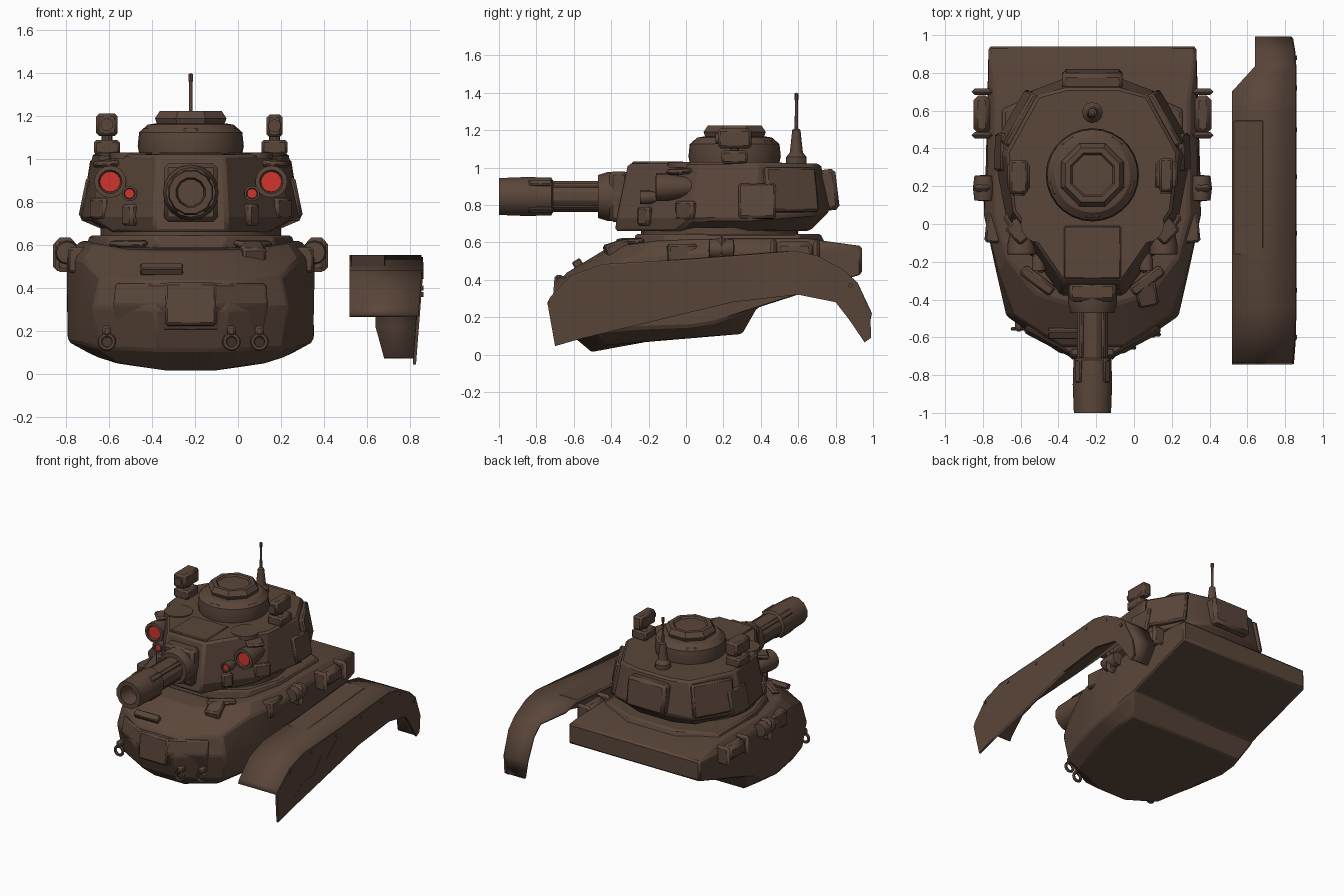
import bpy, bmesh, math
from mathutils import Matrix, Vector

if "Cube" in bpy.data.objects:
    bpy.data.objects.remove(bpy.data.objects["Cube"])

CX = -0.22  # centre line of the vehicle; the loose fender lies to its right


def material(name, rgb):
    m = bpy.data.materials.new(name)
    m.diffuse_color = (*rgb, 1)
    m.use_nodes = True
    m.node_tree.nodes["Principled BSDF"].inputs["Base Color"].default_value = m.diffuse_color
    return m


BROWN = material("dark brown", (0.103, 0.061, 0.042))
RED = material("lamp red", (0.62, 0.035, 0.028))


def finish(bm, name, bevel=0.0, mat=BROWN, smooth=30):
    bmesh.ops.remove_doubles(bm, verts=bm.verts, dist=1e-5)
    bmesh.ops.recalc_face_normals(bm, faces=bm.faces)
    me = bpy.data.meshes.new(name)
    bm.to_mesh(me)
    bm.free()
    me.materials.append(mat)
    ob = bpy.data.objects.new(name, me)
    bpy.context.collection.objects.link(ob)
    if bevel:
        b = ob.modifiers.new("bevel", 'BEVEL')
        b.width, b.segments, b.angle_limit = bevel, 1, math.radians(28)
    bpy.ops.object.select_all(action='DESELECT')
    ob.select_set(True)
    bpy.context.view_layer.objects.active = ob
    bpy.ops.object.shade_smooth_by_angle(angle=math.radians(smooth))
    return ob


def bridge(bm, rings, close=True):
    n = len(rings[0])
    for a, b in zip(rings, rings[1:]):
        for i in range(n if close else n - 1):
            j = (i + 1) % n
            bm.faces.new((a[i], a[j], b[j], b[i]))


def loft(name, layers, bevel):
    """Stack of mirrored half outlines (x offset, y, z), capped at both ends."""
    bm = bmesh.new()
    rings = []
    for half in layers:
        pts = [(CX + x, y, z) for x, y, z in half]
        pts += [(CX - x, y, z) for x, y, z in reversed(half)]
        rings.append([bm.verts.new(p) for p in pts])
    bridge(bm, rings)
    bm.faces.new(rings[0])
    bm.faces.new(rings[-1])
    return finish(bm, name, bevel, smooth=20)


def box(name, c, size, rot=(0, 0, 0), bevel=0.012):
    bm = bmesh.new()
    r = Matrix.Rotation(rot[2], 4, 'Z') @ Matrix.Rotation(rot[1], 4, 'Y') @ Matrix.Rotation(rot[0], 4, 'X')
    bmesh.ops.create_cube(bm, size=1, matrix=Matrix.Translation(c) @ r @ Matrix.Diagonal((*size, 1)))
    return finish(bm, name, bevel)


def lathe(name, c, profile, n=20, axis='Z', mat=BROWN, turn=0.0):
    """Revolve (radius, distance along axis) points around an axis through c."""
    bm = bmesh.new()
    rings = []
    for r, t in profile:
        ring = []
        for i in range(n):
            a = 2 * math.pi * i / n + turn
            u, v = r * math.cos(a), r * math.sin(a)
            p = (u, v, t) if axis == 'Z' else (u, t, v) if axis == 'Y' else (t, u, v)
            ring.append(bm.verts.new(Vector(c) + Vector(p)))
        rings.append(ring)
    bridge(bm, rings)
    bmesh.ops.remove_doubles(bm, verts=bm.verts, dist=1e-5)
    bmesh.ops.dissolve_degenerate(bm, edges=bm.edges, dist=1e-6)
    return finish(bm, name, mat=mat)


def rod(name, c, r, length, n=16, axis='Z', mat=BROWN):
    h = length / 2
    return lathe(name, c, [(0, -h), (r, -h), (r, h), (0, h)], n, axis, mat)


def ring(name, c, R, r):
    pts = [(R + r * math.cos(k * math.pi / 3), r * math.sin(k * math.pi / 3)) for k in range(7)]
    return lathe(name, c, pts, 16, 'Y')


# Hull: belly, lower side, nose line, upper edge, deck
loft("hull", [
    [(.12, -.50, .01), (.35, -.44, .05), (.42, -.2, .07), (.46, 0, .09), (.48, .15, .10), (.48, .30, .11)],
    [(.15, -.62, .11), (.43, -.47, .12), (.51, -.25, .14), (.57, .03, .15), (.575, .15, .17), (.55, .38, .25)],
    [(.17, -.69, .30), (.455, -.49, .31), (.51, -.25, .40), (.575, .05, .40), (.565, .3, .41), (.55, .94, .43)],
    [(.16, -.65, .43), (.42, -.48, .45), (.50, -.25, .53), (.575, .05, .55), (.555, .3, .56), (.55, .94, .58)],
    [(.14, -.42, .57), (.30, -.37, .58), (.45, -.18, .61), (.51, .05, .62), (.51, .3, .62), (.51, .65, .62)],
], 0.012)
loft("deck_plate", [
    [(.16, -.28, .58), (.40, -.12, .58), (.49, .15, .58), (.49, .62, .58), (.2, .75, .58)],
    [(.16, -.27, .645), (.38, -.11, .645), (.47, .15, .645), (.47, .6, .645), (.2, .72, .645)],
], 0.01)
rod("turret_ring", (CX, .18, .65), .42, .06, 28)

# Nose armour band, fitted to the bow as one folded plate, and glacis fittings
loft("nose_band", [
    [(.12, -.655, .20), (.34, -.535, .20), (.34, -.40, .20)],
    [(.12, -.705, .32), (.36, -.580, .32), (.36, -.40, .32)],
    [(.12, -.685, .42), (.35, -.555, .42), (.35, -.40, .42)],
], 0.01)
box("nose_centre_plate", (CX, -.685, .325), (.24, .05, .20), (-.08, 0, 0))
box("vision_slot", (-.355, -.58, .487), (.2, .05, .04), (.55, 0, 0), .006)
box("glacis_box", (.065, -.36, .54), (.11, .13, .13), (.3, 0, .2))
for s in (-1, 1):
    box("glacis_rib", (CX + s * .29, -.30, .605), (.2, .06, .03), (.15, 0, s * .65))

# Towing shackles
for x, y in ((-.61, -.535), (-.03, -.635), (.10, -.565)):
    ring("towing_ring", (x, y - .02, .15), .032, .011)
    box("towing_lug", (x, y, .20), (.04, .07, .05))

# Stowage along both hull sides
for s in (-1, 1):
    box("side_bin", (CX + s * .585, .58, .55), (.09, .20, .11), bevel=.025)
    for y in (.47, .70):
        box("bin_clamp", (CX + s * .585, y, .55), (.11, .035, .14), bevel=.02)
    lathe("side_roll", (CX + s * .575, .19, .565), [(0, -.07), (.05, -.065), (.058, 0), (.05, .065), (0, .07)], 12, 'Y')
    box("side_bracket", (CX + s * .585, .19, .555), (.09, .04, .16), bevel=.02)
    box("cheek_block", (CX + s * .52, -.02, .53), (.09, .16, .12), (0, 0, s * .1))

# Turret body
loft("turret", [
    [(.17, -.38, .66), (.36, -.05, .66), (.38, .35, .66), (.28, .60, .66), (.14, .66, .66)],
    [(.17, -.37, .73), (.46, .02, .72), (.52, .35, .72), (.34, .70, .75), (.16, .77, .77)],
    [(.155, -.31, 1.02), (.42, .07, 1.03), (.455, .38, 1.03), (.29, .68, 1.02), (.14, .72, 1.02)],
], 0.014)
box("roof_front_plate", (CX, -.15, 1.022), (.30, .28, .018), bevel=.006)
box("rear_bin", (CX, .76, .88), (.32, .10, .22), (.12, 0, 0), .02)
for s in (-1, 1):
    rod("roof_disc", (CX + s * .28, 0, 1.015), .10, .03)
    box("rear_side_panel", (CX + s * .395, .56, .88), (.045, .31, .24), (0, -s * .18, s * .52))
    box("side_panel", (CX + s * .482, .38, .82), (.04, .2, .19), (0, -s * .2, s * .03))
    box("cheek_panel", (CX + s * .42, .0, .77), (.12, .05, .10), (0, 0, s * .9))

# Lamps: housings, bezels and red lenses
for s in (-1, 1):
    for name, dx, z, r, y, depth in (("large_lamp", .375, .895, .055, -.15, .20),
                                     ("small_lamp", .285, .84, .026, -.235, .10)):
        o = r + .02 if r > .04 else r + .01
        lathe(name + "_housing", (CX + s * dx, y, z),
              [(0, depth), (r * .8, depth), (o, .04), (o, -.01), (r, -.012), (r * .88, .004), (0, .004)], 16, 'Y')
        rod(name + "_lens", (CX + s * dx, y + .001, z), r * .87, .008, 16, 'Y', RED)
    box("lamp_bracket", (CX + s * .27, -.21, .74), (.08, .08, .10), (0, 0, s * .9))
    box("lamp_visor", (CX + s * .38, -.03, .98), (.12, .12, .03), (.1, 0, s * .8))

# Gun: mantlet, barrel sleeve and hollow muzzle
box("mantlet", (CX, -.36, .845), (.25, .10, .27), bevel=.02)
lathe("gun_collar", (CX, 0, .845), [(0, -.3), (.13, -.3), (.13, -.42), (.115, -.47), (.08, -.47), (0, -.47)], 16, 'Y')
lathe("gun_barrel", (CX, 0, .845),
      [(0, -.4), (.086, -.4), (.086, -.71), (.104, -.72), (.108, -.85), (.102, -1.0),
       (.07, -1.0), (.062, -.88), (0, -.88)], 12, 'Y', turn=math.pi / 12)
for k in range(4):
    a = math.pi / 4 + k * math.pi / 2
    box("muzzle_rib", (CX + .092 * math.cos(a), -.78, .845 + .092 * math.sin(a)), (.04, .12, .04), (0, -a, 0), .006)
    box("barrel_rail", (CX + .075 * math.cos(a), -.58, .845 + .075 * math.sin(a)), (.03, .26, .03), (0, -a, 0), .006)

# Commander's cupola with hatch and vision blocks
lathe("cupola", (CX, .26, 0), [(0, 1.0), (.235, 1.0), (.247, 1.06), (.24, 1.125), (.20, 1.16), (.17, 1.165), (0, 1.165)], 28)
lathe("hatch", (CX, .26, 0), [(0, 1.15), (.165, 1.15), (.18, 1.19), (.155, 1.225), (.125, 1.225), (.115, 1.213), (0, 1.217)],
      8, turn=math.pi / 8)
for k in range(5):
    a = k * math.pi * .4 - math.pi / 2
    box("vision_block", (CX + .20 * math.cos(a), .26 + .20 * math.sin(a), 1.13), (.05, .08, .04), (0, .4, a), .008)

# Roof sights on posts
for x, w, y, z in ((-.61, .10, .25, 1.16), (.17, .075, .26, 1.155)):
    box("sight_base", (x, y, 1.055), (.12, .14, .07))
    rod("sight_post", (x, y, 1.09), .025, .08, 10)
    box("sight_head", (x, y, z), (w, .18, .105), bevel=.014)
    rod("sight_eye", (x, y - .092, z), .03, .02, 12, 'Y')

# Antenna
lathe("antenna", (CX, .59, 0), [(0, 1.0), (.055, 1.0), (.055, 1.055), (.035, 1.08), (.022, 1.20),
                                (.009, 1.21), (.008, 1.36), (.011, 1.365), (.011, 1.395), (0, 1.40)], 12)

# Detached fender: bent top sheet given by (y, z, inner x)
bm = bmesh.new()
line = [(-.735, .27, .52), (-.72, .30, .52), (-.6, .42, .52), (-.44, .475, .52), (0, .50, .52), (.58, .545, .52),
        (.70, .52, .52), (.83, .45, .64), (.91, .38, .64), (.985, .22, .64), (.955, .075, .68)]
rows = [[bm.verts.new((x, y, z)) for x in (xi, .815 + .04 * min(1, z / .45))] for y, z, xi in line]
bridge(bm, rows, close=False)
ob = finish(bm, "fender_top", smooth=8)
m = ob.modifiers.new("thickness", 'SOLIDIFY')
m.thickness, m.offset = .018, 0
box("fender_panel", (.605, .17, .518), (.16, .76, .014), (.076, 0, 0), .004)

# Fender skirt with notched lower edge (y, z), leaning out towards the top
bm = bmesh.new()
skirt = [(y, z) for y, z, _ in line[1:-1]] + [
    (.99, .09), (.955, .065), (.87, .19), (.80, .28), (.60, .32), (.25, .28), (-.03, .44), (-.15, .33),
    (-.22, .38), (-.30, .26), (-.44, .25), (-.58, .08), (-.70, .045), (-.74, .27)]
f = bm.faces.new([bm.verts.new((.81 + .035 * min(1, z / .45), y, z)) for y, z in skirt])
bmesh.ops.triangulate(bm, faces=[f])
ext = bmesh.ops.extrude_face_region(bm, geom=bm.faces[:])
bmesh.ops.translate(bm, vec=(.015, 0, 0), verts=[v for v in ext["geom"] if isinstance(v, bmesh.types.BMVert)])
finish(bm, "fender_skirt")
for y, z in ((-.6, .40), (-.35, .455), (-.05, .47), (.25, .49), (.5, .51), (.72, .48), (.88, .37)):
    rod("fender_bolt", (.858, y, z), .012, .01, 8, 'X')
